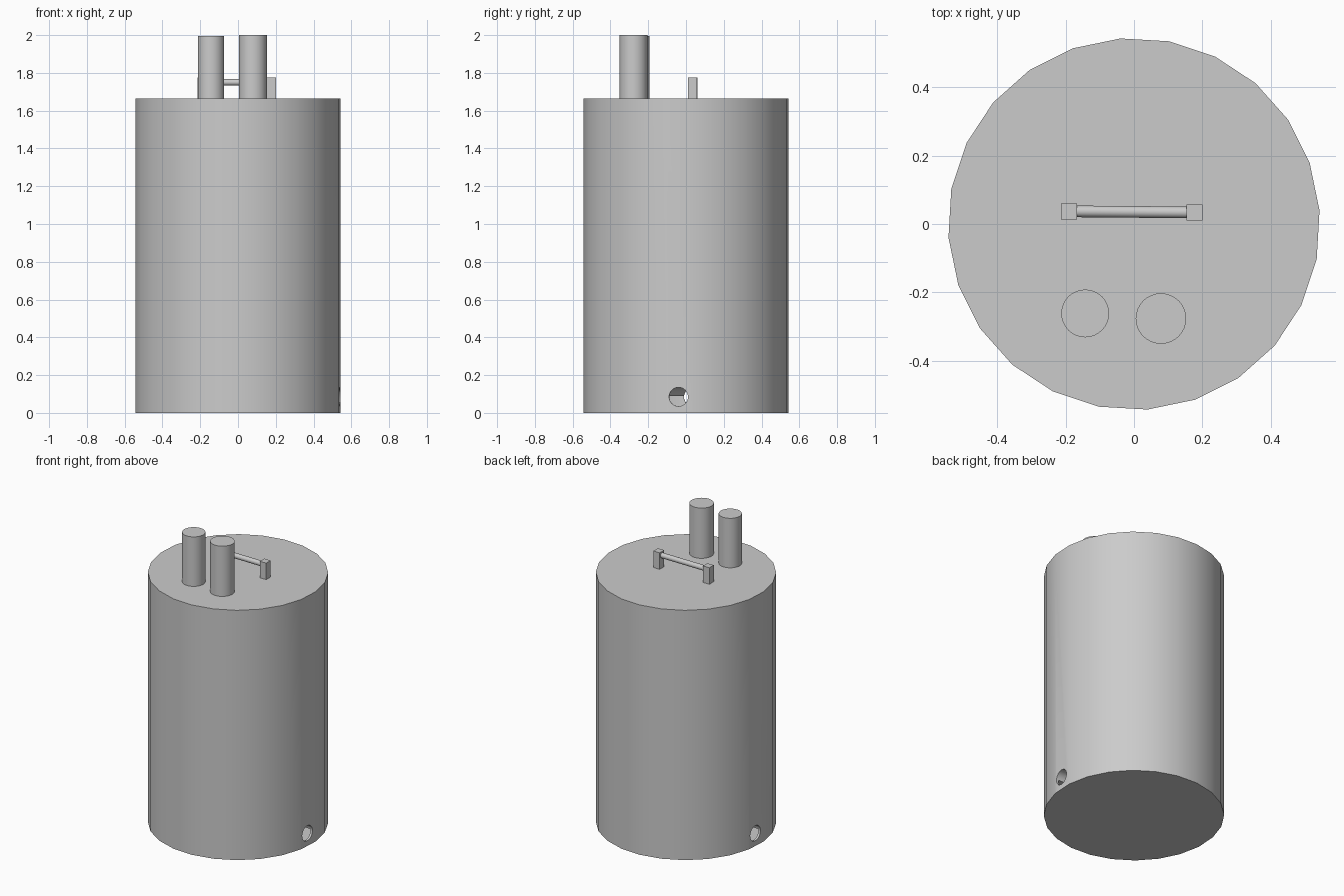
import bpy
from math import radians, pi

cube = bpy.data.objects.get("Cube")
if cube:
    bpy.data.objects.remove(cube, do_unlink=True)

grey = bpy.data.materials.new("plain_grey")
grey.use_nodes = True
colour = (0.6, 0.6, 0.6, 1)
grey.diffuse_color = colour
grey.node_tree.nodes["Principled BSDF"].inputs["Base Color"].default_value = colour

BODY_TOP = 1.665
BODY_RADIUS = 0.545


def finish(obj, name):
    obj.name = name
    obj.data.materials.clear()
    obj.data.materials.append(grey)
    bpy.ops.object.select_all(action="DESELECT")
    obj.select_set(True)
    bpy.context.view_layer.objects.active = obj
    bpy.ops.object.shade_smooth_by_angle(angle=radians(30))
    return obj


def cylinder(name, x, y, z0, z1, radius, sides=32, turn=0):
    bpy.ops.mesh.primitive_cylinder_add(
        vertices=sides, radius=radius, depth=z1 - z0,
        location=(x, y, (z0 + z1) / 2), rotation=(0, 0, turn))
    return finish(bpy.context.object, name)


def rod(name, length, radius, location, turn):
    bpy.ops.mesh.primitive_cylinder_add(
        vertices=32, radius=radius, depth=length,
        location=location, rotation=(0, pi / 2, turn))
    return finish(bpy.context.object, name)


def box(name, x, y, z0, z1, width):
    bpy.ops.mesh.primitive_cube_add(size=1, location=(x, y, (z0 + z1) / 2))
    bpy.context.object.scale = (width, width, z1 - z0)
    return finish(bpy.context.object, name)


def cut(target, cutter):
    cutter.hide_render = True
    bpy.context.view_layer.objects.active = target
    mod = target.modifiers.new("cut", "BOOLEAN")
    mod.operation = "DIFFERENCE"
    mod.solver = "EXACT"
    mod.object = cutter
    bpy.ops.object.modifier_apply(modifier=mod.name)
    bpy.data.objects.remove(cutter, do_unlink=True)


# Drum with a shallow chamber at the bottom and a drain hole on each side
body = cylinder("body", 0, 0, 0, BODY_TOP, BODY_RADIUS, 24, radians(4.2))
cut(body, cylinder("chamber_cutter", 0, 0, 0.01, 0.09, 0.53, 24, radians(4.2)))
cut(body, rod("drain_cutter", 1.4, 0.05, (0, 0, 0.085), radians(-4.2)))
finish(body, "body")

# Two upright pipes on the lid
cylinder("right_pipe", -0.143, -0.262, BODY_TOP - 0.01, 1.995, 0.07)
cylinder("left_pipe", 0.079, -0.277, BODY_TOP - 0.01, 2.0, 0.074)

# Carry handle
box("right_handle_post", -0.191, 0.037, BODY_TOP - 0.01, 1.775, 0.047)
box("left_handle_post", 0.177, 0.034, BODY_TOP - 0.01, 1.775, 0.047)
rod("handle_bar", 0.35, 0.017, (-0.007, 0.0355, 1.75), radians(-0.5))
